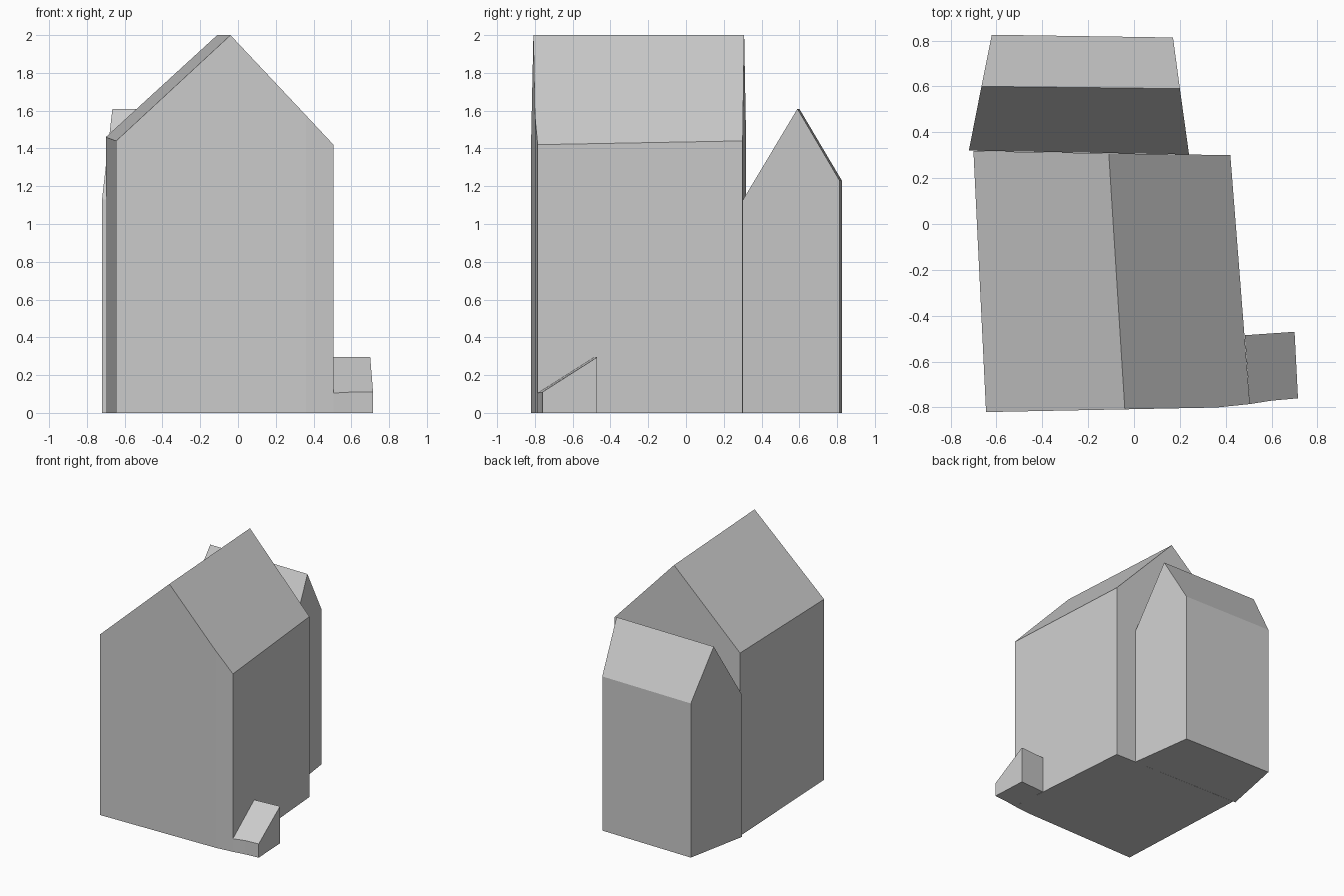
import bpy
import bmesh

# Remove the default object
cube = bpy.data.objects.get("Cube")
if cube:
    bpy.data.objects.remove(cube, do_unlink=True)

# One plain grey for the whole building
GREY = (0.6, 0.6, 0.6, 1.0)
grey = bpy.data.materials.new("plain_grey")
grey.use_nodes = True
grey.diffuse_color = GREY
grey.node_tree.nodes["Principled BSDF"].inputs["Base Color"].default_value = GREY


def volume(name, outline, slopes):
    """Raise walls from a ground outline of (x, y, wall height), then close
    the top with roof slopes given as lists of outline indices."""
    bm = bmesh.new()
    base = [bm.verts.new((x, y, 0)) for x, y, z in outline]
    top = [bm.verts.new(p) for p in outline]
    bm.faces.new(base[::-1])
    n = len(outline)
    for i in range(n):
        j = (i + 1) % n
        bm.faces.new((base[i], base[j], top[j], top[i]))
    for slope in slopes:
        bm.faces.new([top[i] for i in slope])
    bmesh.ops.recalc_face_normals(bm, faces=bm.faces[:])
    mesh = bpy.data.meshes.new(name)
    bm.to_mesh(mesh)
    bm.free()
    mesh.materials.append(grey)
    obj = bpy.data.objects.new(name, mesh)
    bpy.context.collection.objects.link(obj)
    return obj


# Main house: gables front and back, front wall slightly bent at the right
volume("main_house", [
    (-0.645, -0.82, 1.44),
    (-0.04, -0.808, 2.0),
    (0.36, -0.80, 1.575),
    (0.505, -0.785, 1.42),
    (0.42, 0.30, 1.44),
    (-0.11, 0.308, 2.0),
    (-0.70, 0.318, 1.46),
], [(0, 1, 5, 6), (1, 2, 3, 4, 5)])

# Rear annex: ridge runs across the house, tapering towards the back
volume("rear_annex", [
    (-0.72, 0.32, 1.13),
    (0.24, 0.303, 1.13),
    (0.20, 0.59, 1.61),
    (0.17, 0.813, 1.23),
    (-0.62, 0.825, 1.23),
    (-0.665, 0.60, 1.61),
], [(0, 1, 2, 5), (5, 2, 3, 4)])

# Low side shed with a single slope falling to the front
volume("side_shed", [
    (0.505, -0.785, 0.105),
    (0.60, -0.77, 0.11),
    (0.715, -0.76, 0.11),
    (0.70, -0.47, 0.295),
    (0.483, -0.485, 0.295),
], [(0, 1, 2, 3, 4)])
